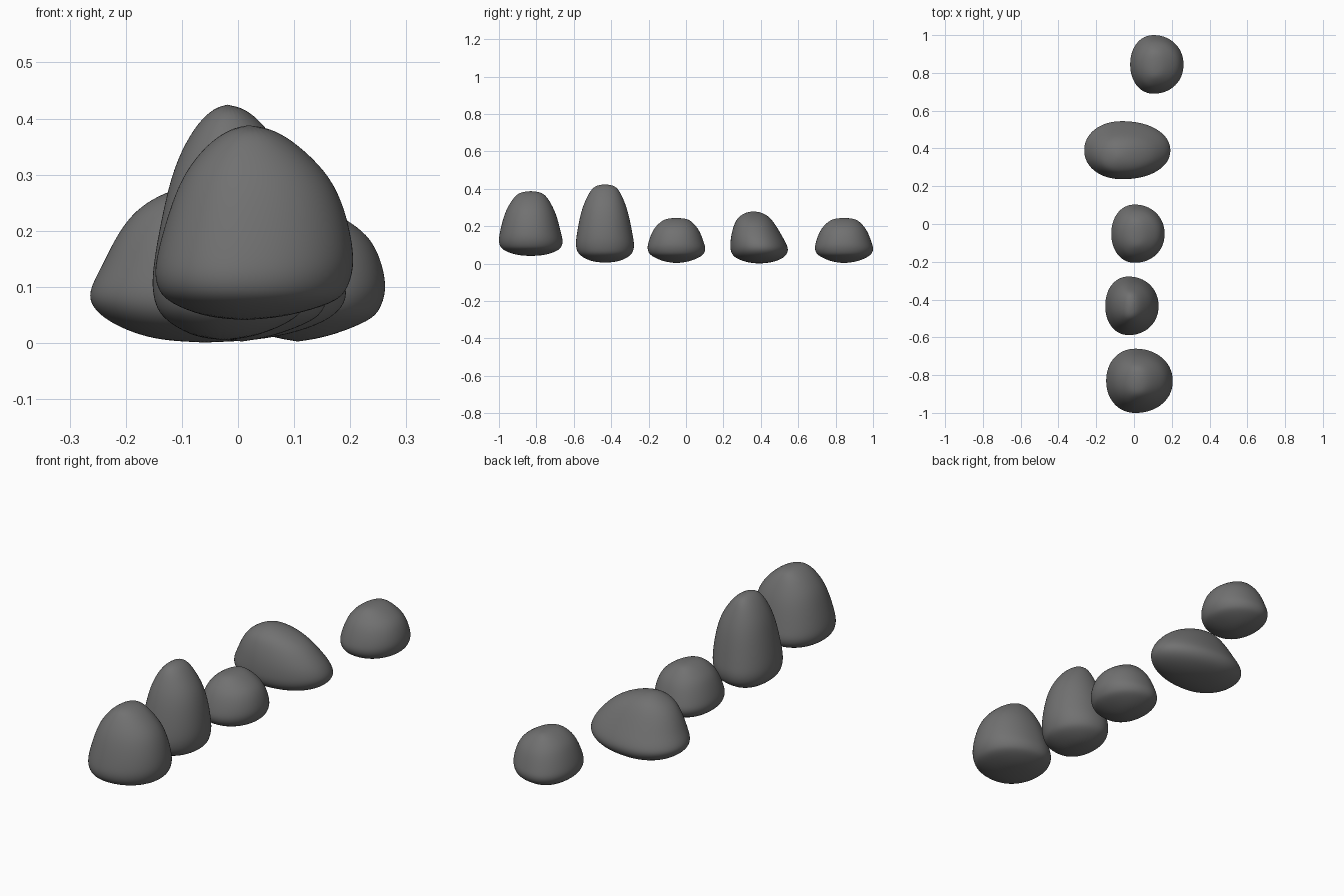
import bpy, bmesh, math

if "Cube" in bpy.data.objects:
    bpy.data.objects.remove(bpy.data.objects["Cube"])

SEG = 32

# Dark stone grey
grey = bpy.data.materials.new("dark_stone")
grey.diffuse_color = (0.165, 0.165, 0.165, 1)
grey.use_nodes = True
grey.node_tree.nodes["Principled BSDF"].inputs["Base Color"].default_value = grey.diffuse_color


def stone(name, rows, bottom, top):
    """Loft rounded rings (z, x0, x1, y0, y1) between a bottom and a top point."""
    bm = bmesh.new()
    rings = []
    for z, x0, x1, y0, y1 in rows:
        cx = x0 + (x1 - x0) * 0.44          # widest line sits left of the middle
        cy = (y0 + y1) / 2
        ring = []
        for i in range(SEG):
            a = 2 * math.pi * i / SEG
            c, s = math.cos(a), math.sin(a)
            c = math.copysign(abs(c) ** 0.95, c)
            s = math.copysign(abs(s) ** 0.95, s)
            x = cx + c * ((x1 - cx) if c > 0 else (cx - x0)) * 1.006
            y = cy + s * (y1 - y0) / 2 * 1.006
            ring.append(bm.verts.new((x, y, z)))
        rings.append(ring)
    for lo, hi in zip(rings, rings[1:]):
        for i in range(SEG):
            j = (i + 1) % SEG
            bm.faces.new((lo[i], lo[j], hi[j], hi[i]))
    b, t = bm.verts.new(bottom), bm.verts.new(top)
    for i in range(SEG):
        j = (i + 1) % SEG
        bm.faces.new((b, rings[0][j], rings[0][i]))
        bm.faces.new((t, rings[-1][i], rings[-1][j]))
    for f in bm.faces:
        f.smooth = True
    me = bpy.data.meshes.new(name)
    bm.to_mesh(me)
    bm.free()
    me.materials.append(grey)
    ob = bpy.data.objects.new(name, me)
    bpy.context.collection.objects.link(ob)
    sub = ob.modifiers.new("smooth", 'SUBSURF')
    sub.levels = sub.render_levels = 2
    return ob


# Shared upright stone profile in unit size: height, left, right, front, back
PROFILE = [
    (0.02, -.26, .17, -.25, .26), (0.09, -.43, .41, -.43, .44),
    (0.15, -.485, .465, -.485, .49), (0.23, -.505, .495, -.505, .505),
    (0.32, -.495, .505, -.495, .485), (0.46, -.46, .485, -.465, .45),
    (0.62, -.41, .44, -.42, .405), (0.76, -.35, .365, -.36, .345),
    (0.90, -.24, .22, -.265, .26), (0.975, -.13, .10, -.18, .18),
]

# Upright stones: name, x0, x1, y0, y1, z0, z1, height bias (low stones are rounder below)
STONES = [
    ("front_stone", -.147, .205, -1.0, -.66, .040, .389, 1),
    ("tall_stone", -.152, .130, -.588, -.278, .004, .426, 1),
    ("middle_stone", -.120, .162, -.205, .103, .001, .245, .76),
    ("back_stone", -.020, .262, .69, 1.0, .001, .245, .76),
]
for name, x0, x1, y0, y1, z0, z1, p in STONES:
    w, d, h = x1 - x0, y1 - y0, z1 - z0
    cx, cy = (x0 + x1) / 2, (y0 + y1) / 2
    rows = [(z0 + t ** p * h, cx + a * w, cx + b * w, cy + c * d, cy + e * d)
            for t, a, b, c, e in PROFILE]
    stone(name, rows, (cx - .05 * w, cy, z0), (cx - .03 * w, cy, z1))

# Wide stone with its hump to the left and a long slope to the right
WIDE = [
    (.006, -.15, .05, .33, .46), (.026, -.208, .13, .27, .515),
    (.050, -.248, .175, .245, .54), (.077, -.267, .194, .237, .547),
    (.105, -.26, .192, .237, .537), (.14, -.241, .175, .240, .518),
    (.18, -.222, .142, .248, .495), (.22, -.197, .10, .262, .470),
    (.25, -.165, .045, .280, .445), (.272, -.12, -.02, .315, .41),
]
stone("wide_stone", WIDE, (-.06, .39, .0), (-.08, .36, .281))
